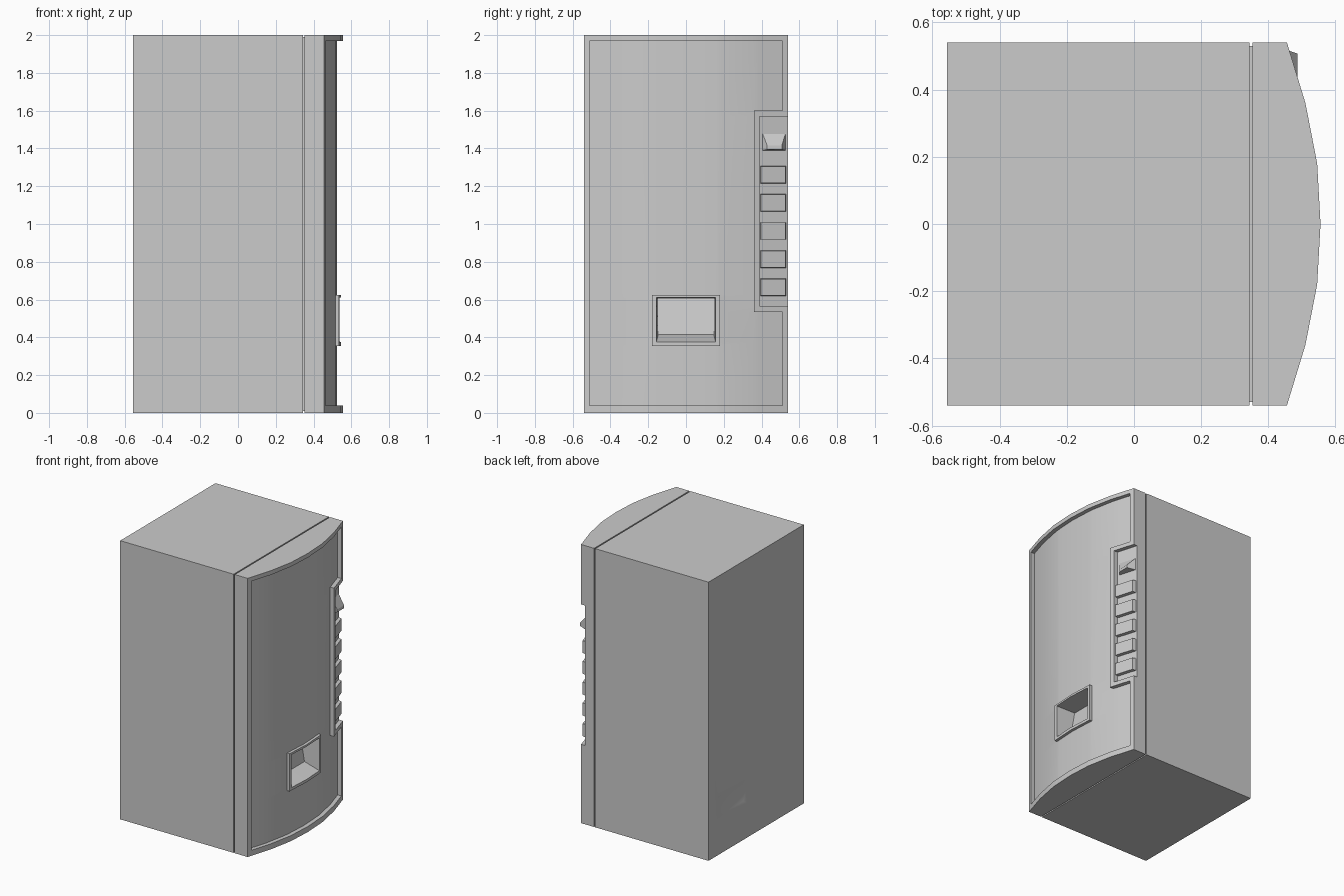
import bpy, bmesh

if "Cube" in bpy.data.objects:
    bpy.data.objects.remove(bpy.data.objects["Cube"])

grey = bpy.data.materials.new("light_grey")
grey.diffuse_color = (0.6, 0.6, 0.6, 1)
grey.use_nodes = True
grey.node_tree.nodes["Principled BSDF"].inputs["Base Color"].default_value = grey.diffuse_color

# Bowed door profile: half width -> x
BOW = [(0.0, 0.555), (0.18, 0.545), (0.36, 0.51), (0.54, 0.455)]


def bow(y):
    a = abs(y)
    for (y0, x0), (y1, x1) in zip(BOW, BOW[1:]):
        if a <= y1 + 1e-6:
            return x0 + (x1 - x0) * (a - y0) / (y1 - y0)


def make(name, faces):
    """Mesh object from a list of faces given as point lists."""
    bm = bmesh.new()
    for pts in faces:
        bm.faces.new([bm.verts.new(p) for p in pts])
    bmesh.ops.remove_doubles(bm, verts=bm.verts, dist=1e-5)
    bmesh.ops.recalc_face_normals(bm, faces=bm.faces)
    me = bpy.data.meshes.new(name)
    bm.to_mesh(me)
    bm.free()
    me.materials.append(grey)
    ob = bpy.data.objects.new(name, me)
    bpy.context.collection.objects.link(ob)
    bpy.ops.object.select_all(action='DESELECT')
    ob.select_set(True)
    bpy.context.view_layer.objects.active = ob
    bpy.ops.object.shade_smooth_by_angle(angle=0.5)
    return ob


def ring(x, y0, y1, z0, z1):
    """Rectangle facing x; x may be a function of y."""
    f = x if callable(x) else (lambda y: x)
    return [(f(y), y, z) for y, z in ((y0, z0), (y1, z0), (y1, z1), (y0, z1))]


def loft(name, rings):
    faces = [rings[0], rings[-1]]
    for a, b in zip(rings, rings[1:]):
        for i in range(4):
            j = (i + 1) % 4
            faces.append([a[i], a[j], b[j], b[i]])
    return make(name, faces)


# Cabinet with a shallow tapered socket recess in its rear
loft("cabinet", [ring(0.343, -0.54, 0.54, 0, 2),
                 ring(-0.557, -0.54, 0.54, 0, 2),
                 ring(-0.557, 0.075, 0.46, 0.23, 0.445),
                 ring(-0.542, 0.125, 0.41, 0.265, 0.405)])

# Recessed seam between cabinet and door
loft("door_seam", [ring(0.34, -0.53, 0.53, 0.01, 1.99),
                   ring(0.355, -0.53, 0.53, 0.01, 1.99)])

# Door: grid of cells, each at its own level relative to the bowed front
YS = [-0.54, -0.51, -0.36, -0.18, -0.157, 0, 0.157, 0.18, 0.36, 0.39, 0.51, 0.54]
ZS = [0, 0.04, 0.355, 0.375, 0.535, 0.565, 0.61, 0.625, 1.57, 1.6, 1.97, 2]
BACK, LOW, LIP = 0.352, -0.03, -0.01


def level(y, z):
    if abs(y) < 0.157 and 0.375 < z < 0.61:
        return None                                   # pocket opening
    if abs(y) < 0.18 and 0.355 < z < 0.625:
        return LIP                                    # pocket surround
    if y > 0.36 and 0.535 < z < 1.6:                  # button panel
        return LOW if y > 0.39 and 0.565 < z < 1.57 else 0
    return 0 if abs(y) > 0.51 or z < 0.04 or z > 1.97 else LOW


faces = []
cells = {}
for i in range(len(YS) - 1):
    for k in range(len(ZS) - 1):
        cells[i, k] = level((YS[i] + YS[i + 1]) / 2, (ZS[k] + ZS[k + 1]) / 2)


def wall(ya, za, yb, zb, a, b):
    """Step between two levels; 'out' marks the outside of the door."""
    if a == b or a is None or b is None:
        return

    def px(y, lv):
        return BACK if lv == 'out' else bow(y) + lv
    faces.append([(px(ya, a), ya, za), (px(yb, a), yb, zb),
                  (px(yb, b), yb, zb), (px(ya, b), ya, za)])


for (i, k), lv in cells.items():
    y0, y1, z0, z1 = YS[i], YS[i + 1], ZS[k], ZS[k + 1]
    faces.append(ring(BACK, y0, y1, z0, z1))
    if lv is not None:
        faces.append(ring(lambda y: bow(y) + lv, y0, y1, z0, z1))
    wall(y1, z0, y1, z1, lv, cells.get((i + 1, k), 'out'))
    wall(y0, z1, y1, z1, lv, cells.get((i, k + 1), 'out'))
    if i == 0:
        wall(y0, z0, y0, z1, lv, 'out')
    if k == 0:
        wall(y0, z0, y1, z0, lv, 'out')

# Delivery pocket: sloping floor, leaning back wall, tapered sides
W, B = 0.157, 0.147
zr = [z for z in ZS if 0.375 <= z <= 0.61]


def rim(y, z):
    return (bow(y) + LIP, y, z)


for s in (-1, 1):
    lo, hi = (0.425, s * B, 0.415), (0.39, s * B, 0.605)
    mlo, mhi = (0.425, 0, 0.415), (0.39, 0, 0.605)
    faces.append([rim(0, 0.375), rim(s * W, 0.375), lo, mlo])
    faces.append([rim(0, 0.61), rim(s * W, 0.61), hi, mhi])
    faces.append([mlo, lo, hi, mhi])
    faces.append([rim(s * W, z) for z in zr] + [hi, lo])
make("door", faces)

# Selection buttons
for n in range(5):
    z = 0.665 + n * 0.149
    loft("button", [ring(lambda y: bow(y) - 0.031, 0.393, 0.53, z - 0.046, z + 0.046),
                    ring(lambda y: bow(y) - 0.006, 0.397, 0.526, z - 0.044, z + 0.044)])

# Coin slot: wedge with a sloped upper face
loft("coin_slot", [ring(lambda y: bow(y) - 0.031, 0.405, 0.527, 1.39, 1.48),
                   ring(0.487, 0.43, 0.507, 1.395, 1.415)])
